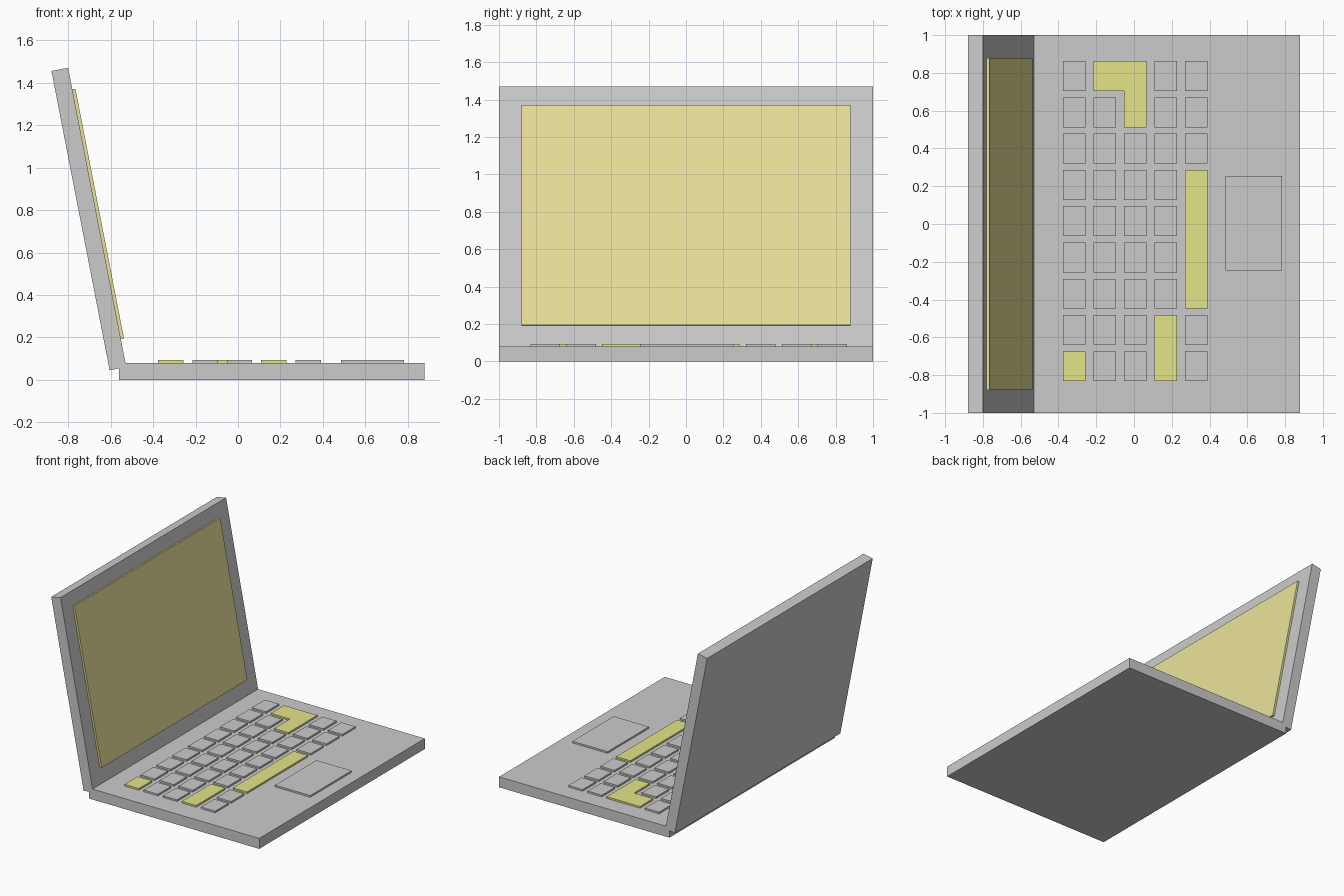
import bpy, bmesh, math

if "Cube" in bpy.data.objects:
    bpy.data.objects.remove(bpy.data.objects["Cube"])


def material(name, rgb):
    m = bpy.data.materials.new(name)
    m.diffuse_color = (*rgb, 1)
    m.use_nodes = True
    m.node_tree.nodes["Principled BSDF"].inputs["Base Color"].default_value = m.diffuse_color
    return m


def prism(name, outline, z0, z1, mat=None):
    """Extrude an xy outline (counter-clockwise) from z0 up to z1."""
    bm = bmesh.new()
    face = bm.faces.new([bm.verts.new((x, y, z0)) for x, y in outline])
    top = bmesh.ops.extrude_face_region(bm, geom=[face])["geom"]
    verts = [g for g in top if isinstance(g, bmesh.types.BMVert)]
    bmesh.ops.translate(bm, verts=verts, vec=(0, 0, z1 - z0))
    bmesh.ops.recalc_face_normals(bm, faces=bm.faces)
    mesh = bpy.data.meshes.new(name)
    bm.to_mesh(mesh)
    bm.free()
    ob = bpy.data.objects.new(name, mesh)
    bpy.context.collection.objects.link(ob)
    if mat:
        mesh.materials.append(mat)
    return ob


def box(name, x0, x1, y0, y1, z0, z1, mat=None):
    return prism(name, [(x0, y0), (x1, y0), (x1, y1), (x0, y1)], z0, z1, mat)


key_yellow = material("key_yellow", (0.78, 0.78, 0.25))
screen_yellow = material("screen_yellow", (0.82, 0.76, 0.32))

# Base slab and touchpad
DECK, KEY_TOP = 0.08, 0.093
box("base", -0.56, 0.88, -1, 1, 0, DECK)
box("touchpad", 0.485, 0.783, -0.245, 0.254, DECK, KEY_TOP)

# Lid and screen, built upright and then leaned back about the hinge
lid = box("lid", 0, 0.08, -1, 1, 0, 1.437)
screen = box("screen", 0.08, 0.095, -0.88, 0.88, 0.134, 1.333, screen_yellow)
for ob in (lid, screen):
    ob.location = (-0.605, 0, 0.045)
    ob.rotation_euler.y = math.radians(-11)

# Keyboard grid: 5 rows in x, 9 columns in y
KX, KY = 0.12, 0.158
PX, PY = 0.1615, 0.192


def key_x(row):
    return -0.376 + PX * row


def key_y(col):
    return 0.862 - PY * col


def key(name, row, first, last, mat=None):
    x = key_x(row)
    box(name, x, x + KX, key_y(last) - KY, key_y(first), DECK, KEY_TOP, mat)


# Plain keys, leaving gaps for the coloured ones
skip = {(0, 8), (1, 0), (2, 0), (2, 1), (3, 7), (3, 8)} | {(4, c) for c in range(3, 7)}
for row in range(5):
    for col in range(9):
        if (row, col) not in skip:
            key(f"key_{row}_{col}", row, col, col)

# Coloured keys
key("corner_key", 0, 8, 8, key_yellow)
key("shift_key", 3, 7, 8, key_yellow)
key("space_bar", 4, 3, 6, key_yellow)

# L-shaped enter key
xa, xb, xc = key_x(1), key_x(2), key_x(2) + KX
yt, ym, yb = key_y(0), key_y(0) - KY, key_y(1) - KY
prism("enter_key", [(xa, ym), (xb, ym), (xb, yb), (xc, yb), (xc, yt), (xa, yt)],
      DECK, KEY_TOP, key_yellow)
